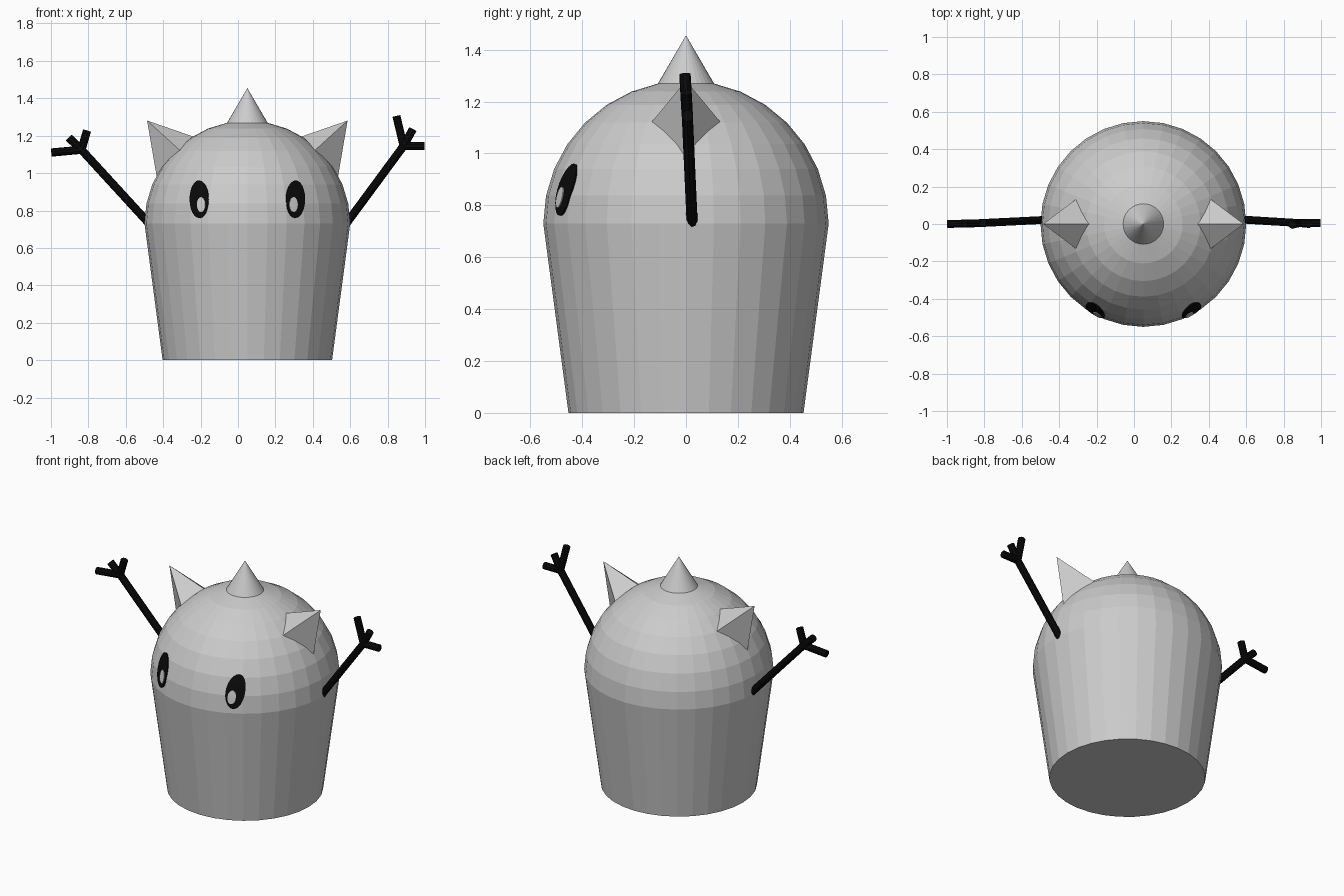
import bpy, bmesh, math
from mathutils import Vector

if "Cube" in bpy.data.objects:
    bpy.data.objects.remove(bpy.data.objects["Cube"])

CX, R, CZ = 0.05, 0.55, 0.73          # body axis, dome radius, dome centre height
CENTRE = Vector((CX, 0, CZ))


def material(name, value):
    m = bpy.data.materials.new(name)
    m.diffuse_color = (value, value, value, 1)
    m.use_nodes = True
    m.node_tree.nodes["Principled BSDF"].inputs["Base Color"].default_value = m.diffuse_color
    return m


GREY = material("light grey", 0.6)
BLACK = material("black", 0.003)


def finish(name, bm, mat):
    bmesh.ops.recalc_face_normals(bm, faces=bm.faces)
    me = bpy.data.meshes.new(name)
    bm.to_mesh(me)
    bm.free()
    me.materials.append(mat)
    ob = bpy.data.objects.new(name, me)
    bpy.context.collection.objects.link(ob)
    return ob


def revolve(name, profile, mat, n=32):
    """Closed solid of revolution: flat bottom, last point is the apex."""
    bm = bmesh.new()
    rings = [[bm.verts.new((CX + r * math.cos(2 * math.pi * i / n),
                            r * math.sin(2 * math.pi * i / n), z)) for i in range(n)]
             for r, z in profile[:-1]]
    apex = bm.verts.new((CX, 0, profile[-1][1]))
    bm.faces.new(rings[0])
    for a, b in zip(rings, rings[1:]):
        for i in range(n):
            j = (i + 1) % n
            bm.faces.new((a[i], a[j], b[j], b[i]))
    for i in range(n):
        bm.faces.new((rings[-1][i], rings[-1][(i + 1) % n], apex))
    return finish(name, bm, mat)


def rods(name, segments, radius, mat, n=10):
    """Several straight round rods in one object."""
    bm = bmesh.new()
    for a, b in segments:
        a, b = Vector(a), Vector(b)
        d = b - a
        mtx = d.to_track_quat('Z', 'Y').to_matrix().to_4x4()
        mtx.translation = (a + b) / 2
        bmesh.ops.create_cone(bm, cap_ends=True, segments=n, radius1=radius,
                              radius2=radius, depth=d.length, matrix=mtx)
    return finish(name, bm, mat)


def dome_plate(name, x, z, hx, hz, lift, mat, n=24):
    """Thin oval plate, given in front view, wrapped onto the dome."""
    def on_dome(px, pz, r):
        dx, dz = px - CX, pz - CZ
        d = Vector((dx, -math.sqrt(R * R - dx * dx - dz * dz), dz))
        return CENTRE + d.normalized() * r
    bm = bmesh.new()
    levels = [(1.0, R - 0.006)] + [(s, R + lift) for s in (1.0, 0.66, 0.33)]
    rings = [[bm.verts.new(on_dome(x + s * hx * math.cos(2 * math.pi * i / n),
                                   z + s * hz * math.sin(2 * math.pi * i / n), r))
              for i in range(n)] for s, r in levels]
    for a, b in zip(rings, rings[1:]):
        for i in range(n):
            j = (i + 1) % n
            bm.faces.new((a[i], a[j], b[j], b[i]))
    bm.faces.new(rings[-1])
    return finish(name, bm, mat)


# Tapered body with a round dome
step = math.pi / 16
dome = [(R * math.cos(k * step), CZ + R * math.sin(k * step)) for k in range(9)]
revolve("body", [(0.453, 0)] + dome, GREY)

# Spike on top
revolve("top_spike", [(0.109, 1.268), (0, 1.455)], GREY)

# Ears (four-sided pyramids sunk into the dome) and eyes, mirrored about the body axis
for side, s in (("right", 1), ("left", -1)):
    tip = Vector((0.536, 0, 1.281))
    touch = [(0.488, 0, 1.0), (0.363, 0.13, 1.124), (0.294, 0, 1.197), (0.363, -0.13, 1.124)]
    bm = bmesh.new()
    apex = bm.verts.new((CX + s * tip.x, 0, tip.z))
    base = []
    for p in touch:
        q = tip + (Vector(p) - tip) * 1.15
        base.append(bm.verts.new((CX + s * q.x, q.y, q.z)))
    bm.faces.new(base)
    for i in range(4):
        bm.faces.new((base[i], base[(i + 1) % 4], apex))
    finish(side + "_ear", bm, GREY)

    dome_plate(side + "_eye", CX + s * 0.257, 0.86, 0.05, 0.10, 0.004, BLACK)
    dome_plate(side + "_eye_glint", CX + s * 0.244, 0.83, 0.022, 0.04, 0.008, GREY)

# Stick arms with three fingers each
arms = {
    "right_arm": ((0.575, 0.024, 0.725), (0.885, 0.005, 1.145),
                  [(0.847, -0.004, 1.305), (0.935, 0.0, 1.235), (0.998, 0.006, 1.145)]),
    "left_arm": ((-0.475, 0.022, 0.73), (-0.837, 0.004, 1.125),
                 [(-0.998, 0.0, 1.11), (-0.905, 0.002, 1.19), (-0.807, 0.004, 1.228)]),
}
for name, (shoulder, hand, fingers) in arms.items():
    rods(name, [(shoulder, hand)] + [(hand, f) for f in fingers], 0.022, BLACK)
